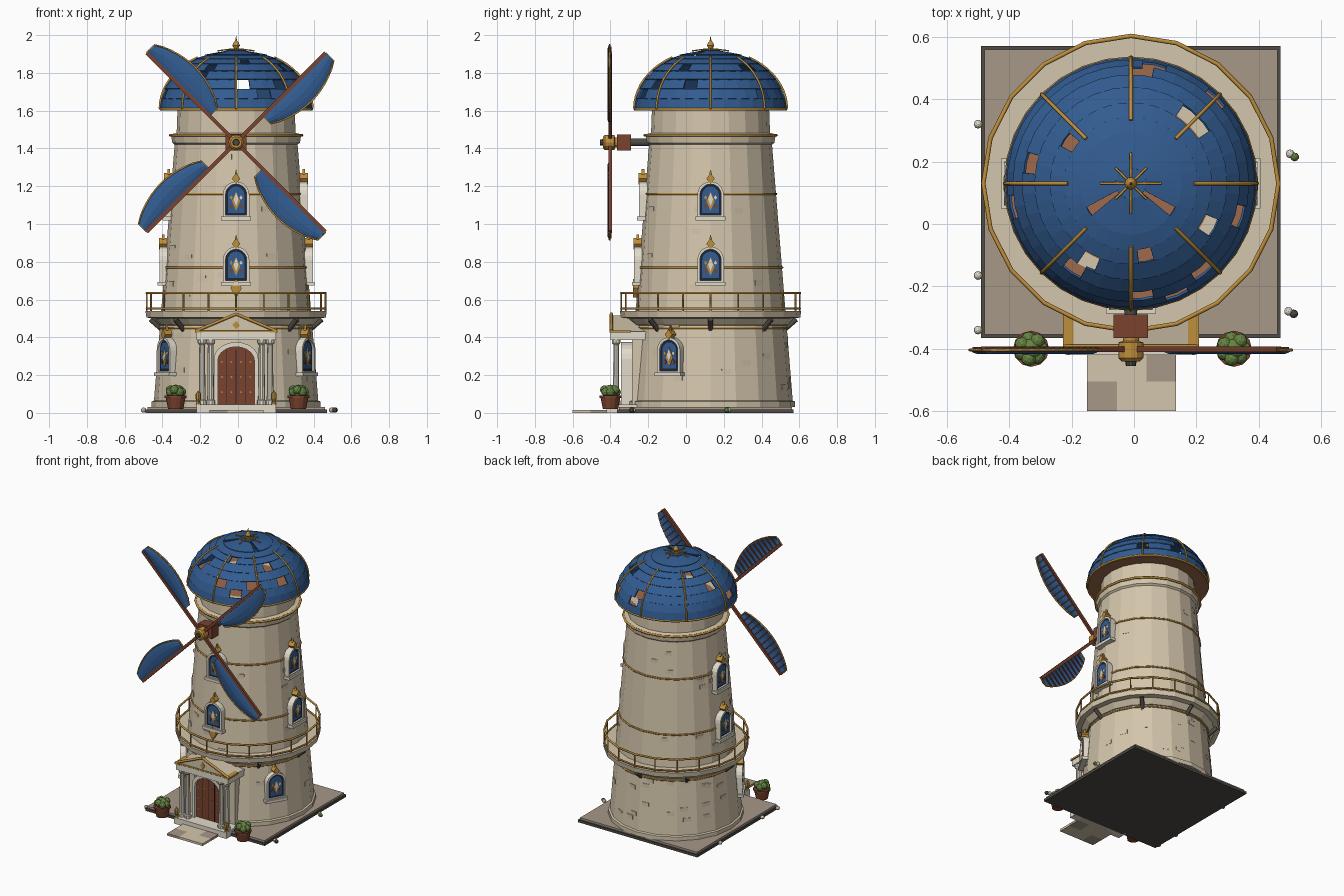
import bpy, bmesh, math, random
from math import sin, cos, pi, radians
from mathutils import Matrix, Vector

random.seed(4)
cube = bpy.data.objects.get("Cube")
if cube:
    bpy.data.objects.remove(cube, do_unlink=True)
CX, CY = -0.01, 0.13          # tower axis
FRONT = -90


def material(name, *rgb):
    lin = [((c / 255 + 0.055) / 1.055) ** 2.4 for c in rgb] + [1]
    m = bpy.data.materials.new(name)
    m.use_nodes = True
    m.diffuse_color = lin
    m.node_tree.nodes["Principled BSDF"].inputs["Base Color"].default_value = lin
    return m


CREAM = material("cream stone", 212, 198, 172)
PALE = material("pale stone", 226, 219, 203)
TAN = material("tan paving", 166, 152, 135)
BLUE = material("blue tile", 50, 92, 145)
GOLD = material("gold", 190, 142, 60)
WOOD = material("red wood", 122, 66, 46)
TIMBER = material("dome timber", 158, 106, 76)
DARK = material("dark grey", 78, 74, 68)
GREEN = material("leaf green", 100, 130, 65)
NAVY = material("navy", 28, 38, 56)


def mesh(name, verts, faces, mat, matrix=None):
    bm = bmesh.new()
    vs = [bm.verts.new(v) for v in verts]
    for f in faces:
        bm.faces.new([vs[i] for i in f])
    bmesh.ops.remove_doubles(bm, verts=bm.verts, dist=1e-5)
    bmesh.ops.recalc_face_normals(bm, faces=bm.faces)
    if matrix:
        bm.transform(matrix)
    me = bpy.data.meshes.new(name)
    bm.to_mesh(me)
    bm.free()
    return add(name, me, mat)


def add(name, me, mat):
    me.materials.clear()
    me.materials.append(mat)
    ob = bpy.data.objects.new(name, me)
    bpy.context.scene.collection.objects.link(ob)
    return ob


def prism(name, pts, z0, z1, mat, matrix=None):
    n = len(pts)
    verts = [(x, y, z) for z in (z0, z1) for x, y in pts]
    sides = [(i, (i + 1) % n, n + (i + 1) % n, n + i) for i in range(n)]
    return mesh(name, verts, sides + [range(n), range(n, 2 * n)], mat, matrix)


def rect(x0, x1, y0, y1):
    return [(x0, y0), (x1, y0), (x1, y1), (x0, y1)]


def box(name, x0, x1, y0, y1, z0, z1, mat, matrix=None):
    return prism(name, rect(x0, x1, y0, y1), z0, z1, mat, matrix)


def frame_ring(name, outer, inner, z0, z1, mat, matrix):
    n = len(outer)
    loops = [(outer, z0), (outer, z1), (inner, z1), (inner, z0)]
    verts = [(x, y, z) for pts, z in loops for x, y in pts]
    faces = [(a * n + i, a * n + (i + 1) % n, (a + 1) % 4 * n + (i + 1) % n, (a + 1) % 4 * n + i)
             for a in range(4) for i in range(n)]
    return mesh(name, verts, faces, mat, matrix)


def lathe(name, profile, n, mat, x=CX, y=CY, matrix=None):
    verts = [(r * cos(2 * pi * i / n), r * sin(2 * pi * i / n), z) for r, z in profile for i in range(n)]
    faces = [(j * n + i, j * n + (i + 1) % n, (j + 1) * n + (i + 1) % n, (j + 1) * n + i)
             for j in range(len(profile) - 1) for i in range(n)]
    return mesh(name, verts, faces, mat, matrix or Matrix.Translation((x, y, 0)))


def tube(name, pts, r, mat, closed=False):
    cu = bpy.data.curves.new(name, "CURVE")
    cu.dimensions = "3D"
    cu.bevel_depth, cu.bevel_resolution, cu.use_fill_caps = r, 1, True
    sp = cu.splines.new("POLY")
    sp.points.add(len(pts) - 1)
    for p, co in zip(sp.points, pts):
        p.co = (*co, 1)
    sp.use_cyclic_u = closed
    tmp = bpy.data.objects.new(name, cu)
    me = bpy.data.meshes.new_from_object(tmp)
    bpy.data.objects.remove(tmp)
    return add(name, me, mat)


def polar(r, deg, z):
    return Vector((CX + r * cos(radians(deg)), CY + r * sin(radians(deg)), z))


def hoop(name, r, z, thick, mat):
    return tube(name, [polar(r, 18 * i, z) for i in range(20)], thick, mat, True)


def wall(deg, z=0):
    """Frame on the tower axis: x sideways, y up, z outward."""
    a = radians(deg)
    return Matrix(((-sin(a), 0, cos(a), CX), (cos(a), 0, sin(a), CY), (0, 1, 0, z), (0, 0, 0, 1)))


def arch(w, y0, y1, rise):
    return [(-w, y0), (w, y0)] + [(w * cos(pi * i / 10), y1 - rise + rise * sin(pi * i / 10)) for i in range(11)]


def diamond(w, h, y, x=0):
    return [(x - w, y), (x, y - h), (x + w, y), (x, y + h)]


def radius(z):
    return 0.435 - 0.0805 * (z - 0.06)


# Ground slab, path and pebbles
box("slab_base", -0.49, 0.47, -0.365, 0.57, 0, 0.018, DARK)
box("slab_top", -0.48, 0.46, -0.355, 0.56, 0.018, 0.032, TAN)
for i in range(3):
    for j in range(3):
        x, y = -0.15 + 0.095 * i, -0.6 + 0.095 * j
        box("path_tile", x, x + 0.095, y, y + 0.095, 0, 0.016, TAN if (i, j) in ((0, 0), (2, 1)) else CREAM)


def ball(name, co, r, mat, sub=1):
    bm = bmesh.new()
    bmesh.ops.create_icosphere(bm, subdivisions=sub, radius=r, matrix=Matrix.Translation(co))
    me = bpy.data.meshes.new(name)
    bm.to_mesh(me)
    bm.free()
    return add(name, me, mat)


for x, y, m in ((-0.5, 0.32, PALE), (-0.5, -0.165, PALE), (-0.5, -0.34, PALE), (0.5, 0.225, PALE),
                (0.515, 0.215, GREEN), (0.495, -0.28, PALE), (0.512, -0.288, DARK)):
    ball("pebble", (x, y, 0.015), 0.014, m, 2)

# Tower body, ledge and bands
lathe("tower", [(0, 0.03), (0.447, 0.03), (0.447, 0.06), (0.435, 0.065), (radius(1.42), 1.42),
                (0.338, 1.43), (0.345, 1.475), (0.315, 1.482), (0.31, 1.615), (0, 1.615)], 20, CREAM)
hoop("ledge_band", 0.348, 1.47, 0.008, GOLD)
for z in (0.45, 0.77, 1.16):
    hoop("wall_band", radius(z) + 0.002, z, 0.006, GOLD)
for i in range(70):
    z = random.uniform(0.12, 1.36)
    r = radius(z) * cos(pi / 20)
    x = random.uniform(-0.025, 0.025)
    box("wall_block", x - 0.025, x + 0.025, -0.014, 0.014, r - 0.02, r + 0.003, CREAM,
        wall(9 + 18 * random.randrange(20), z))

# Gallery with railing and struts
lathe("gallery", [(0.38, 0.46), (0.41, 0.465), (0.44, 0.5), (0.475, 0.505), (0.48, 0.54), (0.37, 0.54)], 20, CREAM)
hoop("top_rail", 0.473, 0.635, 0.007, GOLD)
hoop("bottom_rail", 0.473, 0.553, 0.006, GOLD)
for i in range(20):
    tube("rail_post", [polar(0.473, 18 * i, 0.535), polar(0.473, 18 * i, 0.637)], 0.005, GOLD)
for i in range(8):
    tube("gallery_strut", [polar(0.38, 45 * i, 0.43), polar(0.455, 45 * i, 0.495)], 0.014, DARK)


# Arched windows
def window(deg, z):
    m, r = wall(deg, z), radius(z) + 0.004
    outer, inner = arch(0.07, 0, 0.19, 0.07), arch(0.056, 0.012, 0.176, 0.056)
    frame_ring("window_frame", outer, inner, r - 0.05, r + 0.018, PALE, m)
    prism("window_border", inner, r - 0.05, r + 0.005, NAVY, m)
    prism("window_pane", arch(0.044, 0.024, 0.164, 0.044), r, r + 0.008, BLUE, m)
    for w, h, y, x, mat in ((0.022, 0.05, 0.085, 0, GOLD), (0.013, 0.036, 0.095, 0, PALE),
                            (0.01, 0.012, 0.06, -0.026, WOOD), (0.01, 0.012, 0.06, 0.026, WOOD),
                            (0.009, 0.012, 0.105, 0.026, PALE), (0.009, 0.012, 0.105, -0.026, GOLD)):
        prism("pane_inlay", diamond(w, h, y, x), r + 0.008, r + (0.011 if mat == GOLD else 0.013), mat, m)
    box("window_sill", -0.08, 0.08, -0.016, 0.004, r - 0.05, r + 0.028, PALE, m)
    prism("window_crest", diamond(0.022, 0.03, 0.205), r - 0.03, r + 0.02, GOLD, m)
    prism("crest_tip", diamond(0.007, 0.025, 0.23), r - 0.01, r + 0.004, GOLD, m)


for deg in (FRONT, 0, 180):
    for z in (0.69, 1.035):
        window(deg, z)
for deg in (-30, 210):
    window(deg, 0.21)
prism("gallery_ornament", diamond(0.03, 0.05, 0.66), 0.38, 0.41, GOLD, wall(FRONT))

# Entrance portico
F = wall(FRONT)
box("landing", -0.21, 0.21, 0, 0.045, 0.38, 0.55, PALE, F)
box("entablature", -0.21, 0.21, 0.385, 0.43, 0.33, 0.53, PALE, F)
prism("pediment", [(-0.2, 0.43), (0.2, 0.43), (0, 0.515)], 0.33, 0.52, CREAM, F)
prism("pediment_gem", diamond(0.02, 0.022, 0.465), 0.52, 0.526, GOLD, F)
for s in (-1, 1):
    box("eave_trim", s * 0.18, s * 0.218, 0.425, 0.437, 0.42, 0.535, GOLD, F)
    tube("pediment_trim", [F @ Vector((s * 0.215, 0.433, 0.525)), F @ Vector((0, 0.524, 0.525))], 0.009, GOLD)
    for x in (0.135, 0.18):
        px, py = CX + s * x, CY - 0.5
        lathe("column", [(0, 0.045), (0.024, 0.045), (0.024, 0.065), (0.018, 0.07), (0.015, 0.36),
                         (0.024, 0.37), (0.024, 0.385), (0, 0.385)], 10, PALE, px, py)
    box("pilaster", s * 0.14, s * 0.185, 0.04, 0.39, 0.33, 0.415, CREAM, F)
    lathe("door_lamp", [(0, 0.045), (0.014, 0.045), (0.008, 0.06), (0.014, 0.075), (0.014, 0.1), (0, 0.12)],
          8, GOLD, CX + s * 0.2, CY - 0.535)
tube("pediment_base_trim", [F @ Vector((x, 0.431, 0.526)) for x in (-0.21, 0.21)], 0.006, GOLD)
frame_ring("door_frame", arch(0.118, 0.04, 0.375, 0.09), arch(0.097, 0.045, 0.35, 0.075), 0.35, 0.475, PALE, F)
prism("door", arch(0.098, 0.045, 0.35, 0.075), 0.36, 0.455, WOOD, F)
for x in (-0.049, 0, 0.049):
    box("door_seam", x - 0.002, x + 0.002, 0.05, 0.335, 0.455, 0.457, NAVY, F)
for x in (-0.075, -0.025, 0.025, 0.075):
    for y in (0.11, 0.19, 0.27):
        prism("door_stud", diamond(0.006, 0.006, y, x), 0.455, 0.461, GOLD, F)

# Potted shrubs
for x in (-0.33, 0.32):
    lathe("pot", [(0, 0.02), (0.04, 0.02), (0.052, 0.08), (0.058, 0.08), (0.058, 0.092), (0, 0.092)], 12, WOOD, x, -0.4)
    ball("shrub", (x, -0.4, 0.11), 0.04, GREEN, 2)
    for i in range(7):
        a = 2 * pi * i / 7
        ball("shrub_leaf", (x + 0.032 * cos(a), -0.4 + 0.032 * sin(a), 0.11 + 0.012 * (i % 2)), 0.024, GREEN, 2)

# Dome: courses of tiles with some missing, over a timber floor
BASE, R, H, N = 1.61, 0.4, 0.31, 32
ROWS = (0, 10, 20, 30, 40, 50, 58, 66, 83, 90)
GAPS = ((.287, 54), (.269, 36), (.389, 75), (.36, 84), (.22, 145), (.31, 164), (.389, 194), (.325, 236), (.265, 245),
        (.22, 285), (.285, 335), (.11, 321), (.125, 212), (.362, 278), (.386, 294), (.356, 312), (.375, 347), (.389, 48))


def on_dome(phi, deg, out=0.0):
    return polar((R + out) * cos(radians(phi)), deg, BASE + (H + out) * sin(radians(phi)))


verts, faces, step = [], [], 360 / N
for k, (lo, hi) in enumerate(zip(ROWS, ROWS[1:])):
    missing = {int((d - k % 2 * step / 2) // step) for r, d in GAPS if lo <= math.degrees(math.acos(r / R)) < hi}
    for i in range(N):
        if i not in missing:
            a = (i + k % 2 / 2) * step
            n = len(verts)
            verts += [on_dome(lo, a, 0.004), on_dome(lo, a + step, 0.004), on_dome(hi, a + step), on_dome(hi, a)]
            faces.append((n, n + 1, n + 2, n + 3) if hi < 90 else (n, n + 1, n + 2))
tiles = mesh("dome_tiles", verts, faces, BLUE)
tiles.modifiers.new("thickness", "SOLIDIFY").thickness = 0.008
lathe("dome_floor", [(0, 1.6), (0.395, 1.6), (0.395, 1.614), (0, 1.617)], 32, TIMBER)
tube("dome_rim", [polar(0.4, 11.25 * i, 1.607) for i in range(32)], 0.007, GOLD, True)
for i in range(8):
    tube("dome_rib", [on_dome(p, 45 * i, 0.005) for p in range(0, 61, 6)], 0.006, GOLD)
    reach = 76 if i % 2 == 0 else 80
    tube("dome_star", [on_dome(p, 45 * i, 0.006) for p in (reach, 84, 90)], 0.004, GOLD)
lathe("finial", [(0, 1.9), (0.02, 1.915), (0.012, 1.93), (0.02, 1.945), (0.014, 1.96), (0.005, 1.97), (0, 2.0)], 10, GOLD)

# Windshaft and hub
HUB = wall(FRONT, 1.432)
lathe("windshaft", [(0, 0.25), (0.02, 0.25), (0.02, 0.43), (0, 0.43)], 12, DARK, matrix=HUB)
box("shaft_block", -0.055, 0.055, -0.043, 0.043, 0.42, 0.495, WOOD, HUB)
lathe("hub", [(0, 0.49), (0.026, 0.49), (0.026, 0.505), (0.04, 0.51), (0.04, 0.56), (0.03, 0.57), (0, 0.57)],
      12, GOLD, matrix=HUB)
lathe("hub_cap", [(0, 0.56), (0.02, 0.56), (0.016, 0.585), (0, 0.585)], 10, DARK, matrix=HUB)


# Four sails; local x runs along the arm, the cloth hangs on the clockwise side
def sail_width(t):
    return 0.06 + 0.068 * sin(pi * t) ** 0.8


for k in range(4):
    M = HUB @ Matrix.Rotation(radians(45 + 90 * k), 4, "Z")
    box("sail_arm", 0.02, 0.67, -0.01, 0.01, 0.523, 0.541, WOOD, M)
    verts, cols = [], 5
    for i in range(13):
        t = i / 12
        for j in range(cols):
            s = j / (cols - 1)
            verts.append((0.2 + 0.47 * t, -sail_width(t) * s, 0.534 + 0.012 * sin(pi * s)))
    faces = [(i * cols + j, i * cols + j + 1, (i + 1) * cols + j + 1, (i + 1) * cols + j)
             for i in range(12) for j in range(cols - 1)]
    cloth = mesh("sail_cloth", verts, faces, BLUE, M)
    cloth.modifiers.new("thickness", "SOLIDIFY").thickness = 0.004
    edge = [M @ Vector(v) for v in [verts[0]] + verts[cols - 1::cols] + [verts[-cols]]]
    tube("sail_edge", edge, 0.005, GOLD)
    for i in range(1, 12):
        x, w = 0.2 + 0.47 * i / 12, sail_width(i / 12)
        box("sail_slat", x - 0.004, x + 0.004, -w, 0, 0.525, 0.532, WOOD, M)
